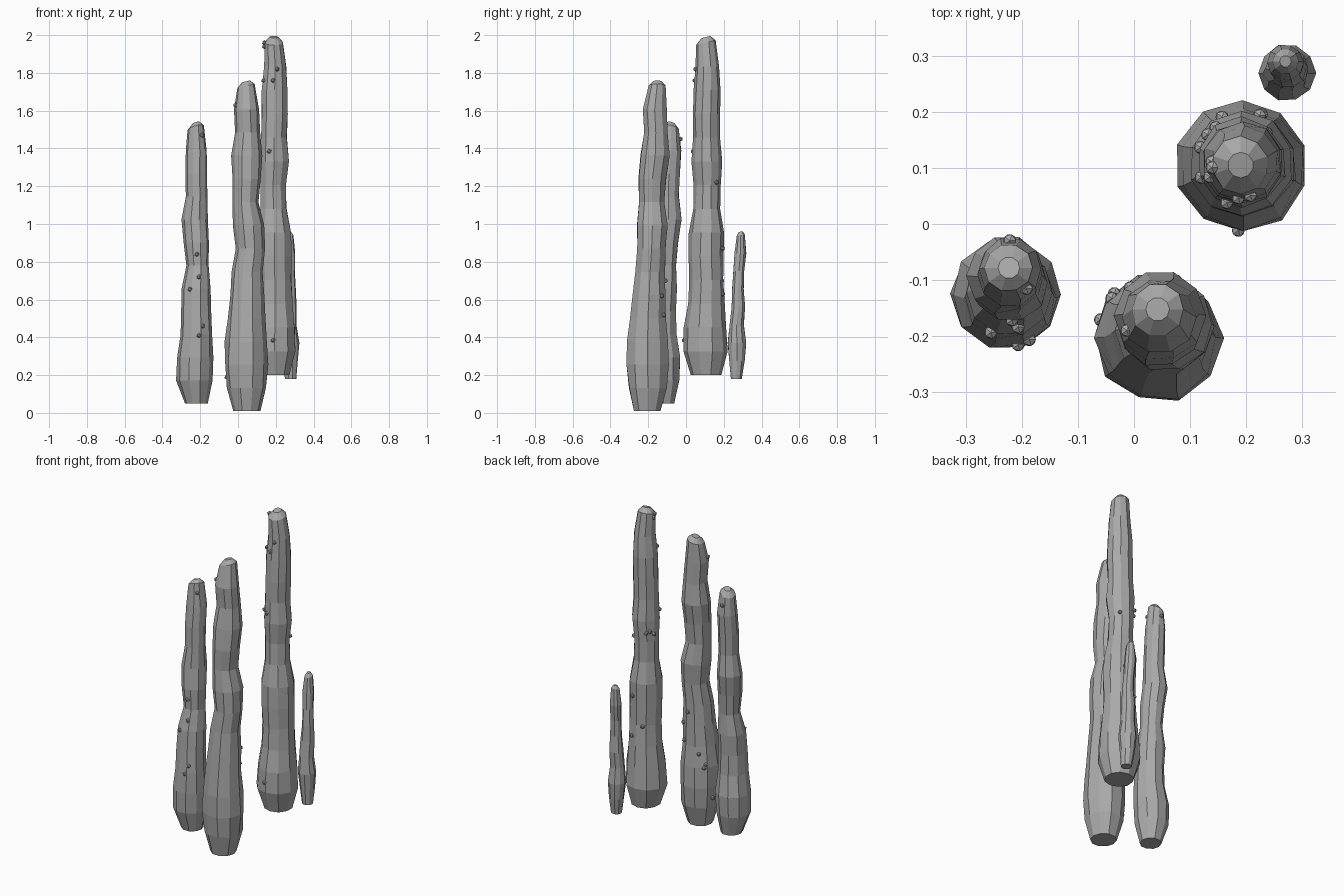
import bpy
import bmesh
import random
from math import cos, sin, radians, tau
from mathutils import Vector

random.seed(4)
SIDES = 10
MILLI = 0.001

default_cube = bpy.data.objects.get("Cube")
if default_cube:
    bpy.data.objects.remove(default_cube)


def make_material(name, color):
    material = bpy.data.materials.new(name)
    material.use_nodes = True
    material.diffuse_color = color
    material.node_tree.nodes["Principled BSDF"].inputs["Base Color"].default_value = color
    return material


stone = make_material("grey stone", (0.4, 0.4, 0.4, 1))


def finish(bm, name):
    bmesh.ops.recalc_face_normals(bm, faces=bm.faces)
    mesh = bpy.data.meshes.new(name)
    bm.to_mesh(mesh)
    bm.free()
    mesh.materials.append(stone)
    obj = bpy.data.objects.new(name, mesh)
    bpy.context.collection.objects.link(obj)
    return obj


def add_ring(bm, center, radius, turn, slope=(0, 0), rough=0.0):
    """One polygon of the column; slope tips it out of level."""
    ring = []
    for i in range(SIDES):
        angle = radians(turn) + tau * i / SIDES
        reach = radius * (1 + random.uniform(-rough, rough))
        x, y = reach * cos(angle), reach * sin(angle)
        ring.append(bm.verts.new(center + Vector((x, y, x * slope[0] + y * slope[1]))))
    return ring


def build_column(name, base, shoulder, tip, turn, slope, rings):
    """Loft evenly spaced rings (x, y, radius in thousandths) and close with a blunt tip."""
    bm = bmesh.new()
    last = len(rings) - 1
    loops = []
    for i, (x, y, radius) in enumerate(rings):
        center = Vector((x * MILLI, y * MILLI, base + (shoulder - base) * i / last))
        tipped = slope if i == last else (0, 0)
        loops.append(add_ring(bm, center, radius * MILLI, turn, tipped, rough=0.035))

    # blunt tip
    x, y, radius = rings[-1]
    center = Vector((x * MILLI, y * MILLI, tip))
    loops.append(add_ring(bm, center, radius * MILLI * 0.45, turn, slope))

    for lower, upper in zip(loops, loops[1:]):
        for i in range(SIDES):
            j = (i + 1) % SIDES
            bm.faces.new((lower[i], lower[j], upper[j], upper[i]))
    bm.faces.new(loops[0])
    bm.faces.new(loops[-1])
    finish(bm, name)


def build_knobs(name, base, shoulder, rings, spots, size=0.013):
    """Small round growths on the surface, placed by (height, compass angle)."""
    bm = bmesh.new()
    for height, angle in spots:
        place = min((height - base) / (shoulder - base), 0.999) * (len(rings) - 1)
        i = int(place)
        low, high = Vector(rings[i]), Vector(rings[i + 1])
        x, y, radius = low.lerp(high, place - i) * MILLI
        a = radians(angle)
        made = bmesh.ops.create_icosphere(bm, subdivisions=1, radius=size)
        spot = Vector((x + radius * cos(a), y + radius * sin(a), height))
        bmesh.ops.translate(bm, verts=made["verts"], vec=spot)
    finish(bm, name)


# left-hand column
west = [(-220, -120, 61), (-230, -124, 95), (-227, -126, 98), (-221, -132, 84),
        (-222, -130, 80), (-222, -122, 78), (-215, -110, 60), (-220, -105, 67),
        (-227, -92, 70), (-220, -94, 58), (-222, -90, 59), (-220, -80, 56),
        (-223, -78, 43)]
build_column("west_column", 0.05, 1.51, 1.535, 0, (0.3, -0.25), west)
build_knobs("west_knobs", 0.05, 1.51, west,
            [(0.84, 270), (0.72, 280), (0.655, 245), (0.46, 295),
             (0.41, 280), (1.47, 310), (1.45, 90)])

# front column
front = [(45, -205, 72), (45, -202, 104), (43, -203, 114), (44, -203, 112),
         (45, -202, 98), (47, -195, 90), (50, -190, 82), (64, -182, 78),
         (55, -178, 84), (40, -180, 70), (45, -178, 76), (46, -163, 80),
         (50, -160, 66), (44, -166, 66), (42, -152, 47)]
build_column("front_column", 0.01, 1.73, 1.755, 0, (0.25, 0), front)
build_knobs("front_knobs", 0.01, 1.73, front,
            [(0.19, 163), (0.38, 135), (0.46, 120), (0.7, 80),
             (0.62, 48), (0.4, 140), (1.63, 205), (0.52, 60)])

# tall column
tall = [(195, 106, 80), (193, 104, 118), (195, 103, 112), (195, 106, 96),
        (195, 109, 90), (192, 105, 94), (192, 108, 92), (188, 109, 72),
        (185, 112, 70), (192, 110, 80), (190, 108, 70), (193, 108, 72),
        (194, 112, 70), (197, 112, 61), (190, 105, 51)]
build_column("tall_column", 0.2, 1.96, 1.99, 18, (0, 0.25), tall)
build_knobs("tall_knobs", 0.2, 1.96, tall,
            [(1.96, 185), (1.94, 175), (1.82, 280), (1.76, 262), (1.76, 205),
             (1.385, 250), (1.38, 200), (1.27, 140), (1.25, 160), (1.22, 45),
             (1.26, 125), (0.87, 70), (0.7, 115), (0.63, 70), (0.385, 266)])

# small back column
small = [(278, 267, 30), (275, 270, 42), (273, 269, 51), (270, 268, 40),
         (272, 277, 38), (275, 275, 32), (272, 280, 30), (270, 288, 32),
         (270, 290, 23)]
build_column("small_column", 0.18, 0.94, 0.96, 0, (0, 0.2), small)
